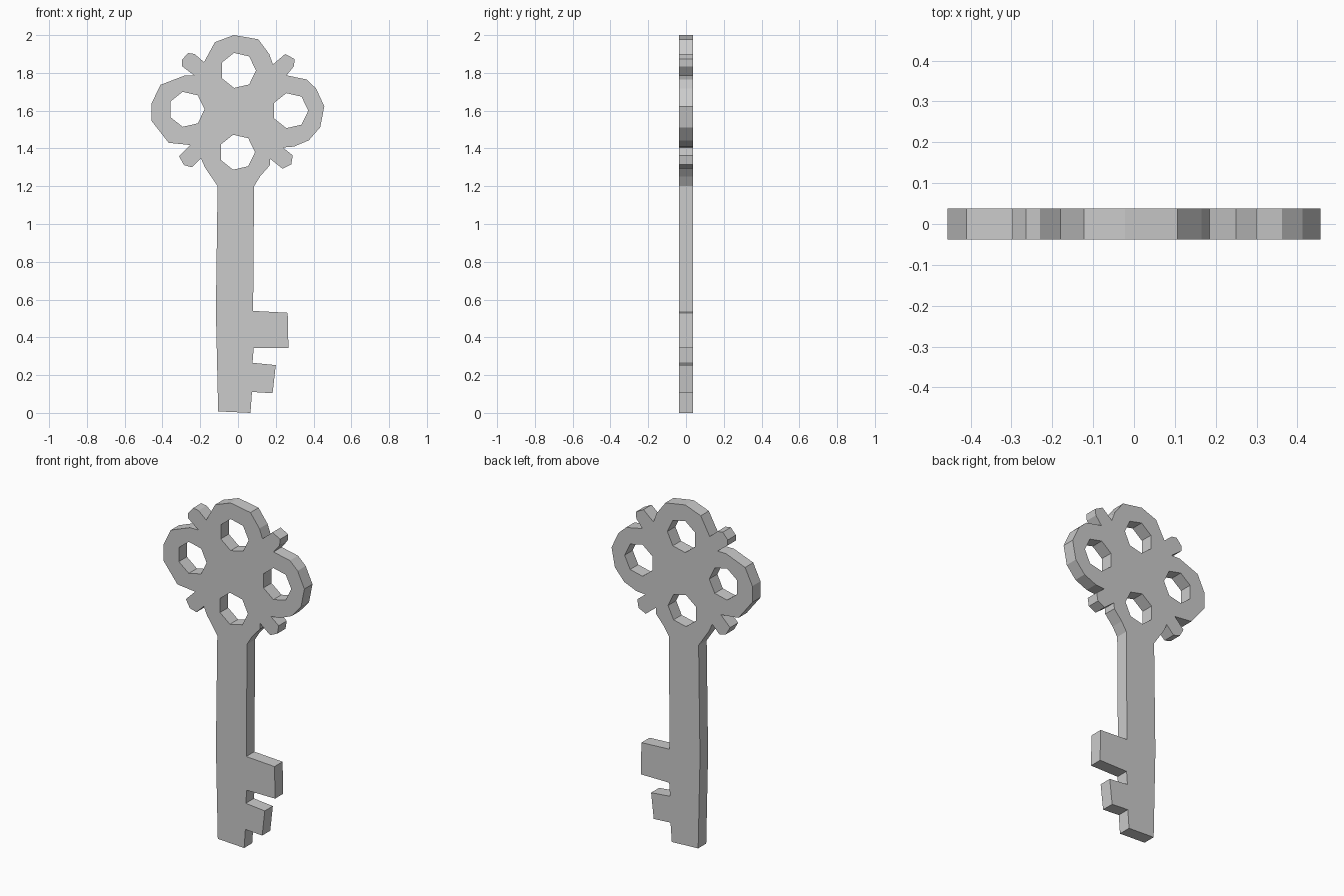
import bpy, bmesh
from math import sin, cos, tau

if "Cube" in bpy.data.objects:
    bpy.data.objects.remove(bpy.data.objects["Cube"])

THICK = 0.075

# Outline sections (x, z), clockwise from the foot of the shank
shank_left = [(-.105, .008), (-.117, .54), (-.108, 1.20), (-.175, 1.30), (-.196, 1.347)]
lug_low_left = [(-.243, 1.30), (-.286, 1.312), (-.312, 1.358), (-.252, 1.418)]
lobe_left = [(-.367, 1.43), (-.457, 1.545), (-.457, 1.64), (-.41, 1.737), (-.285, 1.785), (-.23, 1.785)]
lug_top_left = [(-.297, 1.836), (-.297, 1.868), (-.265, 1.905), (-.23, 1.90), (-.18, 1.857)]
lobe_top = [(-.122, 1.963), (-.022, 2.0), (.107, 1.978), (.165, 1.90), (.185, 1.845)]
lug_top_right = [(.25, 1.90), (.30, 1.873), (.296, 1.835), (.257, 1.787)]
lobe_right = [(.363, 1.765), (.413, 1.718), (.457, 1.623), (.435, 1.512), (.375, 1.443), (.297, 1.41), (.238, 1.405)]
lug_low_right = [(.29, 1.363), (.282, 1.315), (.235, 1.293), (.17, 1.345)]
shank_right = [(.168, 1.31), (.117, 1.252), (.085, 1.20)]
bit_teeth = [(.08, .54), (.263, .53), (.267, .343), (.083, .343), (.077, .265),
             (.20, .253), (.183, .104), (.074, .111), (.066, 0)]
outline = (shank_left + lug_low_left + lobe_left + lug_top_left + lobe_top + lug_top_right
           + lobe_right + lug_low_right + shank_right + bit_teeth)


def hole(cx, cz, r=.095, n=7):
    return [(cx + r * cos(tau * i / n), cz + r * sin(tau * i / n)) for i in range(n)]


def add_loop(curve, pts):
    s = curve.splines.new('POLY')
    s.points.add(len(pts) - 1)
    for p, (x, z) in zip(s.points, pts):
        p.co = (x, z, 0, 1)
    s.use_cyclic_u = True


# Flat filled profile with four seven-sided holes, extruded to thickness
curve = bpy.data.curves.new("key", 'CURVE')
curve.dimensions = '2D'
curve.fill_mode = 'BOTH'
curve.extrude = THICK / 2
add_loop(curve, outline)
for cx, cz in [(0, 1.813), (-.272, 1.607), (.277, 1.60), (-.005, 1.38)]:
    add_loop(curve, hole(cx, cz))

key = bpy.data.objects.new("key", curve)
bpy.context.collection.objects.link(key)
key.rotation_euler.x = tau / 4
bpy.context.view_layer.objects.active = key
key.select_set(True)
bpy.ops.object.convert(target='MESH')
bpy.ops.object.transform_apply(location=False, rotation=True, scale=False)

# Weld caps to walls and keep every face flat
bm = bmesh.new()
bm.from_mesh(key.data)
bmesh.ops.remove_doubles(bm, verts=bm.verts, dist=1e-4)
bmesh.ops.recalc_face_normals(bm, faces=bm.faces)
for f in bm.faces:
    f.smooth = False
bm.to_mesh(key.data)
bm.free()
